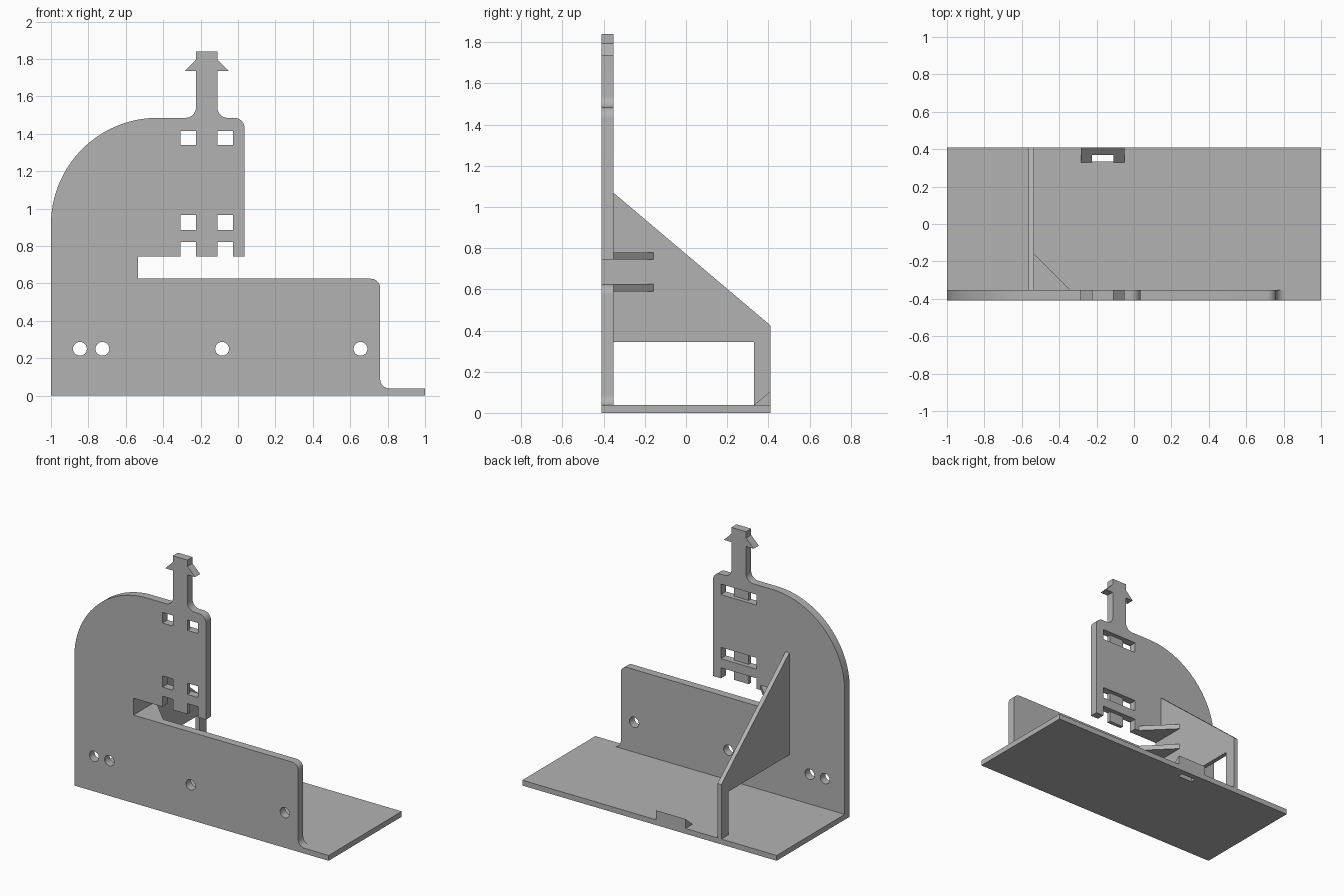
import bpy, bmesh
from math import cos, sin, radians
from mathutils import Vector

cube = bpy.data.objects.get("Cube")
if cube:
    bpy.data.objects.remove(cube, do_unlink=True)

# One plain grey for the whole bracket
GREY = (0.45, 0.45, 0.45, 1)
grey = bpy.data.materials.new("plain grey")
grey.use_nodes = True
grey.diffuse_color = GREY
grey.node_tree.nodes["Principled BSDF"].inputs["Base Color"].default_value = GREY


def prism(name, outline, axis, lo, hi):
    """Extrude a 2D outline along an axis; the outline uses the other two axes in order."""
    def place(p, d):
        c = list(p)
        c.insert("xyz".index(axis), d)
        return Vector(c)
    bm = bmesh.new()
    face = bm.faces.new([bm.verts.new(place(p, lo)) for p in outline])
    ext = bmesh.ops.extrude_face_region(bm, geom=[face])
    verts = [g for g in ext["geom"] if isinstance(g, bmesh.types.BMVert)]
    bmesh.ops.translate(bm, verts=verts, vec=place((0, 0), hi - lo))
    bmesh.ops.recalc_face_normals(bm, faces=bm.faces)
    mesh = bpy.data.meshes.new(name)
    bm.to_mesh(mesh)
    bm.free()
    mesh.materials.append(grey)
    ob = bpy.data.objects.new(name, mesh)
    bpy.context.collection.objects.link(ob)
    return ob


def box(name, x, y, z):
    return prism(name, [(x[0], y[0]), (x[1], y[0]), (x[1], y[1]), (x[0], y[1])], "z", *z)


def arc(cx, cz, r, start, end, n=8):
    angles = [radians(start + (end - start) * i / n) for i in range(n + 1)]
    return [(cx + r * cos(a), cz + r * sin(a)) for a in angles]


def cut(ob, cutter):
    mod = ob.modifiers.new("cut", "BOOLEAN")
    mod.operation = "DIFFERENCE"
    mod.solver = "EXACT"
    mod.object = cutter
    bpy.context.view_layer.objects.active = ob
    bpy.ops.object.modifier_apply(modifier=mod.name)
    bpy.data.objects.remove(cutter, do_unlink=True)


FRONT, INNER, BACK = -0.41, -0.353, 0.41
BASE = 0.038
RIB = (-0.565, -0.535)
TAB = (-0.225, -0.11)
TAB_MID = sum(TAB) / 2

# Barbed prong: right half, mirrored for the left
prong = arc(-0.055, 1.54, 0.055, 270, 180) + [
    (TAB[1], 1.735), (-0.05, 1.735), (TAB[1], 1.795), (TAB[1], 1.84)]
prong += [(2 * TAB_MID - x, z) for x, z in reversed(prong)]

# Upright plate with side slot, rounded corners and prong
outline = [(-1, 0), (0.81, 0)]
outline += arc(0.81, BASE + 0.05, 0.05, 270, 180)
outline += arc(0.71, 0.575, 0.05, 0, 90)
outline += [(RIB[1], 0.625), (RIB[1], 0.745), (0.035, 0.745)]
outline += arc(-0.02, 1.43, 0.055, 0, 90)
outline += prong
outline += arc(-0.43, 0.915, 0.57, 90, 180, 32)
plate = prism("upright_plate", outline, "y", FRONT, INNER)

# Strap slots: two windows in front, joined by a shallow groove at the back
for z in ((1.34, 1.415), (0.885, 0.965), (0.70, 0.82)):
    for x in ((-0.307, TAB[0]), (TAB[1], -0.027)):
        cut(plate, box("window_cutter", x, (-0.5, -0.3), z))
    cut(plate, box("groove_cutter", (-0.307, -0.027), (-0.383, -0.3), z))

# Screw holes
for x in (-0.845, -0.725, -0.085, 0.655):
    cut(plate, prism("hole_cutter", arc(x, 0.25, 0.037, 0, 345, 23), "y", -0.5, -0.3))

# Base and rear catch, with a slot through both
base = box("base", (-1, 1), (FRONT, BACK), (0, BASE))
catch = prism("rear_catch", [(0.33, BASE), (BACK, BASE), (BACK, 0.105)], "x", -0.283, -0.052)
for part in (base, catch):
    cut(part, box("slot_cutter", TAB, (0.32 if part is catch else 0.333, 0.37), (-0.1, 0.3)))

# Sloped rib with a rear leg
prism("rib", [(INNER, 1.07), (BACK, 0.425), (BACK, BASE), (0.33, BASE),
              (0.33, 0.345), (INNER, 0.345)], "x", *RIB)

# Triangular gussets above and below the side slot
for name, z in (("lower_gusset", 0.59), ("upper_gusset", 0.745)):
    prism(name, [(RIB[1], INNER), (-0.34, INNER), (RIB[1], -0.158)], "z", z, z + 0.035)

# Smooth the rounded edges, keep corners sharp
bpy.ops.object.select_all(action="DESELECT")
plate.select_set(True)
bpy.context.view_layer.objects.active = plate
bpy.ops.object.shade_smooth_by_angle(angle=radians(30))
